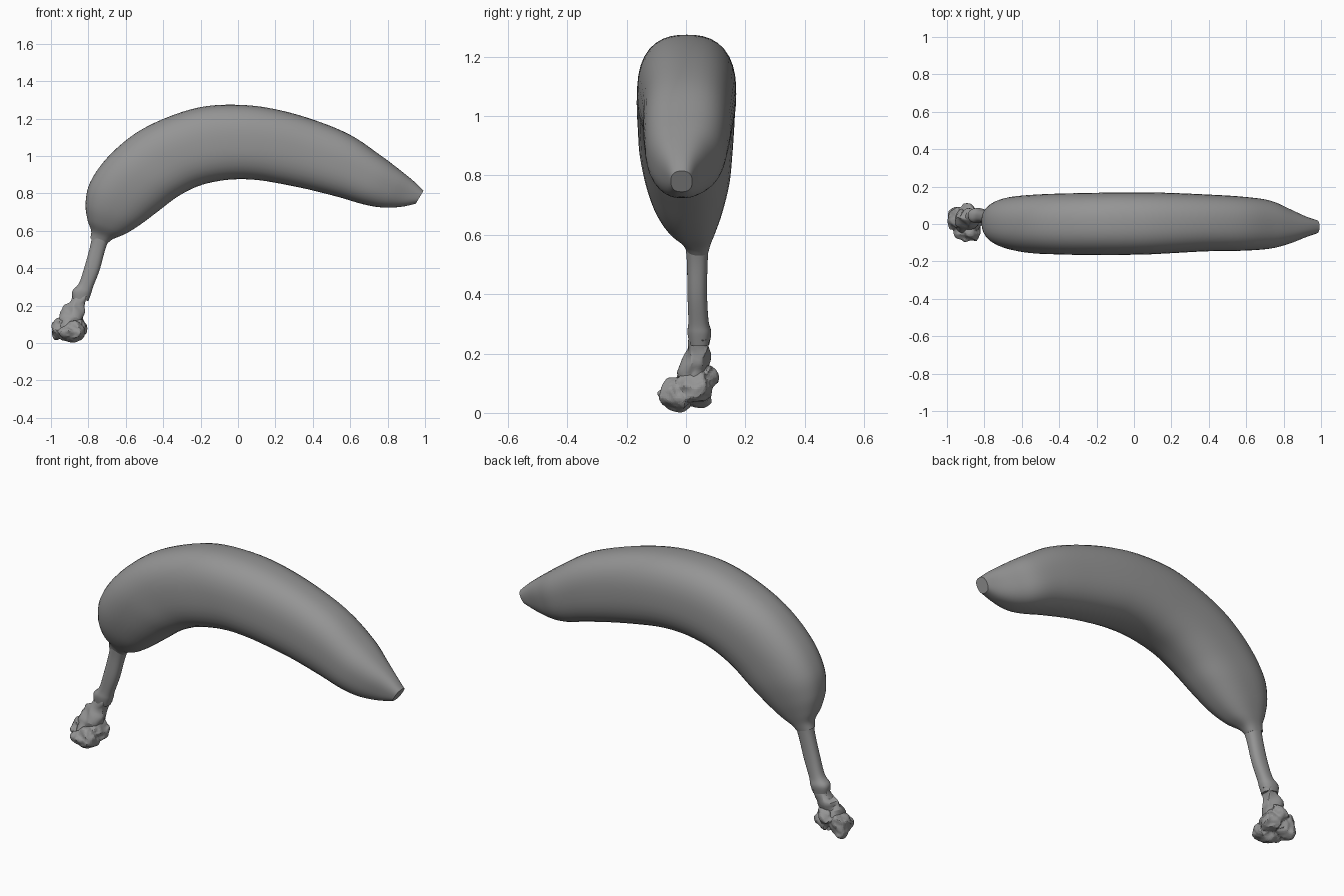
import bpy, bmesh, math
from mathutils import Vector, noise

cube = bpy.data.objects.get("Cube")
if cube:
    bpy.data.objects.remove(cube)

grey = bpy.data.materials.new("plain grey")
grey.use_nodes = True
grey_value = (0.3, 0.3, 0.3, 1)
grey.diffuse_color = grey_value
grey.node_tree.nodes["Principled BSDF"].inputs["Base Color"].default_value = grey_value

SIDES = 40
STEPS = 5


def finish(name, bm, angle):
    bmesh.ops.recalc_face_normals(bm, faces=bm.faces[:])
    mesh = bpy.data.meshes.new(name)
    bm.to_mesh(mesh)
    bm.free()
    mesh.materials.append(grey)
    obj = bpy.data.objects.new(name, mesh)
    bpy.context.collection.objects.link(obj)
    bpy.ops.object.select_all(action="DESELECT")
    obj.select_set(True)
    bpy.context.view_layer.objects.active = obj
    bpy.ops.object.shade_smooth_by_angle(angle=math.radians(angle))
    return obj


def spline(rows):
    """Catmull-Rom interpolation through rows of numbers."""
    rows = [Vector(r) for r in rows]
    out = []
    for i in range(len(rows) - 1):
        a, b = rows[max(i - 1, 0)], rows[i]
        c, d = rows[i + 1], rows[min(i + 2, len(rows) - 1)]
        for k in range(STEPS):
            t = k / STEPS
            out.append(b + (c - a) * (t / 2) + (a * 2 - b * 5 + c * 4 - d) * (t * t / 2)
                       + (b * 3 - a - c * 3 + d) * (t ** 3 / 2))
    return out + [rows[-1]]


def loft(name, rows, power, rough=0.0, angle=40):
    """Skin squarish rings spanning an outer and an inner outline point."""
    bm = bmesh.new()
    rings = []
    for ox, oz, ix, iz, y_mid, half in spline(rows):
        outer, inner = Vector((ox, y_mid, oz)), Vector((ix, y_mid, iz))
        centre, reach = (outer + inner) / 2, (outer - inner) / 2
        ring = []
        for s in range(SIDES):
            a = math.tau * s / SIDES
            c, w = math.cos(a), math.sin(a)
            r = (abs(c) ** power + abs(w) ** power) ** (-1 / power)
            p = centre + reach * (c * r) + Vector((0, half * w * r, 0))
            if rough:
                p += noise.noise_vector(p * 22) * rough
            ring.append(bm.verts.new(p))
        rings.append(ring)
    for low, high in zip(rings, rings[1:]):
        for s in range(SIDES):
            n = (s + 1) % SIDES
            bm.faces.new((low[s], low[n], high[n], high[s]))
    bm.faces.new(rings[0])
    bm.faces.new(rings[-1])
    return finish(name, bm, angle)


# Fruit body: outer x, z, inner x, z, sideways centre, half width
body = [
    (-.79, .56, -.70, .53, .04, .036),
    (-.785, .60, -.67, .555, .035, .05),
    (-.805, .66, -.60, .585, .02, .082),
    (-.815, .75, -.52, .635, .01, .115),
    (-.79, .86, -.42, .71, .005, .142),
    (-.70, .99, -.32, .785, 0, .157),
    (-.55, 1.12, -.21, .84, 0, .163),
    (-.37, 1.21, -.10, .867, 0, .166),
    (-.18, 1.265, 0, .876, .002, .167),
    (.02, 1.273, .1, .872, .003, .166),
    (.2, 1.25, .2, .857, .005, .161),
    (.4, 1.195, .37, .823, .006, .152),
    (.6, 1.113, .54, .78, .002, .145),
    (.76, 1.005, .67, .742, -.003, .13),
    (.86, .93, .77, .725, -.012, .096),
    (.94, .865, .87, .728, -.015, .058),
    (.992, .815, .95, .745, -.015, .036),
]
loft("banana_body", body, 2.5)

# Slim stem, flaring into the body at its top
stem = [
    (-.885, .24, -.80, .225, .045, .034),
    (-.885, .28, -.785, .265, .045, .04),
    (-.85, .32, -.775, .30, .042, .034),
    (-.82, .41, -.74, .39, .038, .033),
    (-.79, .52, -.71, .50, .038, .035),
    (-.775, .60, -.685, .57, .037, .042),
]
loft("stem", stem, 2.4)

# Withered neck under the stem
neck = [
    (-.98, .08, -.85, .05, .01, .06),
    (-.95, .16, -.83, .13, .03, .05),
    (-.91, .21, -.82, .19, .04, .04),
    (-.88, .27, -.79, .25, .045, .036),
]
loft("withered_neck", neck, 2, rough=0.018, angle=25)


# Torn crown: rough lumps fused together
crown = bmesh.new()
lumps = [
    ((-.945, .03, .08), (.052, .065, .06)),
    ((-.89, -.03, .06), (.075, .062, .052)),
    ((-.86, .03, .085), (.055, .06, .055)),
    ((-.88, .08, .125), (.04, .03, .035)),
]
for centre, size in lumps:
    made = bmesh.ops.create_icosphere(crown, subdivisions=4, radius=1)
    for v in made["verts"]:
        p = Vector(centre) + Vector(a * b for a, b in zip(v.co, size))
        p += noise.noise_vector(p * 20) * 0.018 + noise.noise_vector(p * 45) * 0.008
        p.z = max(p.z, 0.0)
        v.co = p
crown_obj = finish("torn_crown", crown, 25)
fuse = crown_obj.modifiers.new("fuse", "REMESH")
fuse.mode = "VOXEL"
fuse.voxel_size = 0.006
